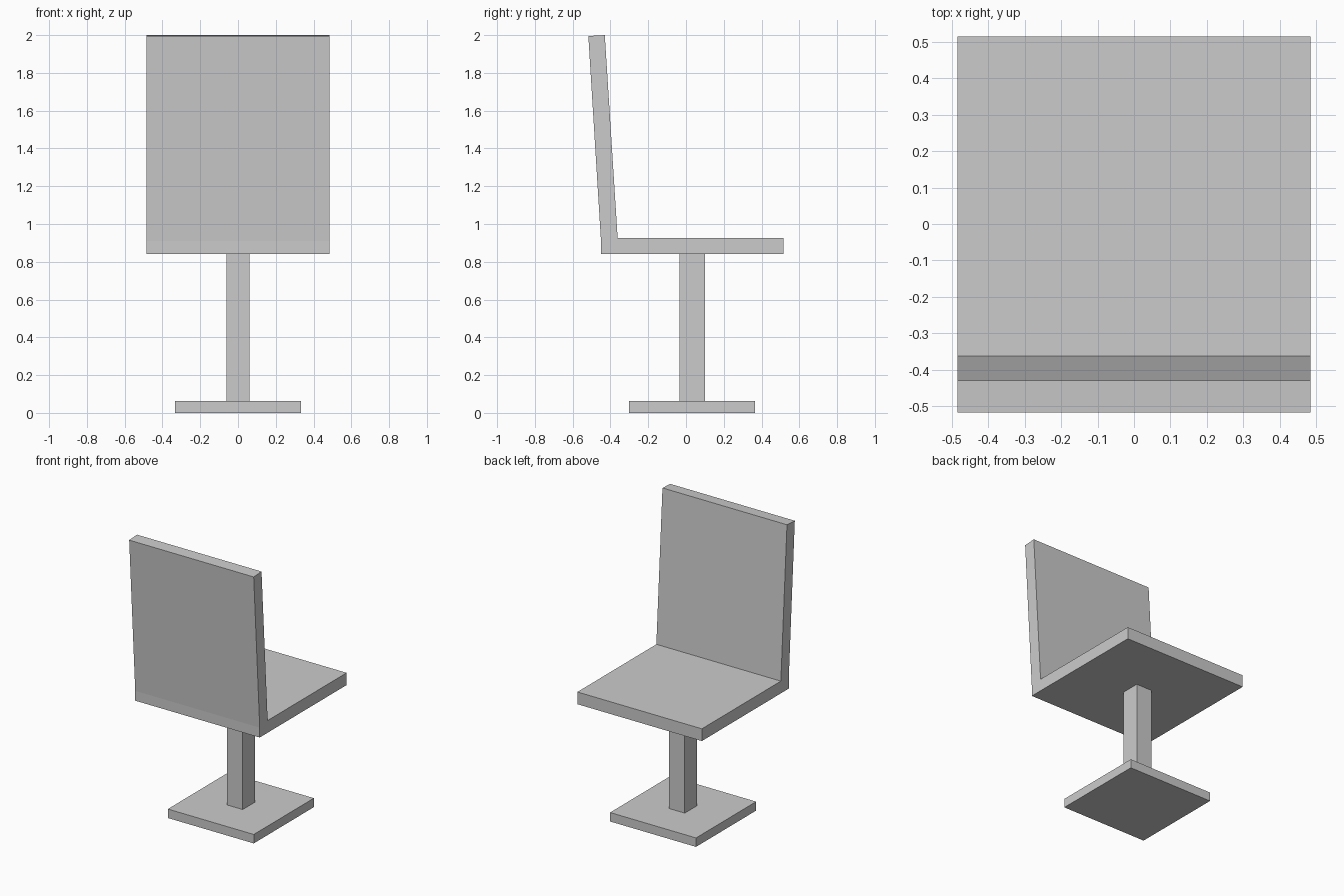
import bpy, bmesh

if "Cube" in bpy.data.objects:
    bpy.data.objects.remove(bpy.data.objects["Cube"])


def extrude_x(name, profile, half_width):
    """Closed solid from a (y, z) profile, extruded symmetrically along x."""
    bm = bmesh.new()
    face = bm.faces.new([bm.verts.new((-half_width, y, z)) for y, z in profile])
    ext = bmesh.ops.extrude_face_region(bm, geom=[face], use_keep_orig=True)
    verts = [g for g in ext["geom"] if isinstance(g, bmesh.types.BMVert)]
    bmesh.ops.translate(bm, verts=verts, vec=(2 * half_width, 0, 0))
    bmesh.ops.recalc_face_normals(bm, faces=bm.faces)
    mesh = bpy.data.meshes.new(name)
    bm.to_mesh(mesh)
    bm.free()
    obj = bpy.data.objects.new(name, mesh)
    bpy.context.collection.objects.link(obj)
    return obj


def box(name, half_width, y0, y1, z0, z1):
    return extrude_x(name, [(y0, z0), (y1, z0), (y1, z1), (y0, z1)], half_width)


# Floor plate and square post
box("base_plate", 0.334, -0.302, 0.366, 0.0, 0.063)
box("post", 0.061, -0.035, 0.101, 0.063, 0.841)

# Seat and reclined backrest in one L-shaped profile
extrude_x("seat_and_back", [
    (-0.450, 0.841), (0.515, 0.841), (0.515, 0.927), (-0.362, 0.927),
    (-0.430, 2.000), (-0.517, 1.995), (-0.450, 0.910),
], 0.484)
